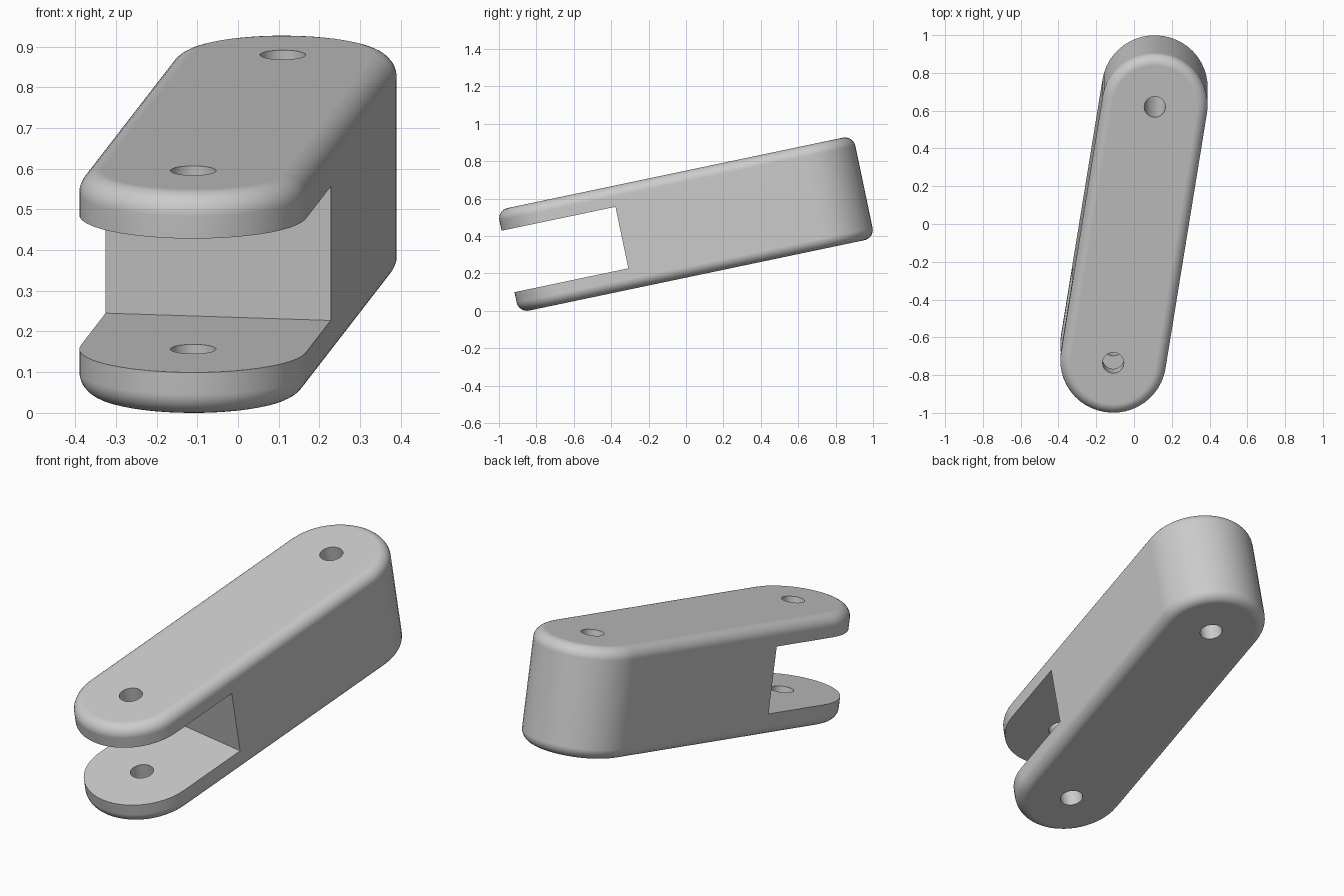
import bpy, bmesh, math
from mathutils import Matrix

default = bpy.data.objects.get("Cube")
if default:
    bpy.data.objects.remove(default, do_unlink=True)

RADIUS = 0.28                # rounded end radius
HALF = 0.701                 # hole centre to middle
HEIGHT = 0.56
SLOT_END = -0.31
SLOT_HEIGHT = 0.336
SEGMENTS = 24                # per rounded end

grey = bpy.data.materials.new("plain grey")
grey.use_nodes = True
colour = (0.6, 0.6, 0.6, 1)
grey.diffuse_color = colour
grey.node_tree.nodes["Principled BSDF"].inputs["Base Color"].default_value = colour


def make_object(name, bm):
    bmesh.ops.recalc_face_normals(bm, faces=bm.faces)
    mesh = bpy.data.meshes.new(name)
    bm.to_mesh(mesh)
    bm.free()
    mesh.materials.append(grey)
    obj = bpy.data.objects.new(name, mesh)
    bpy.context.collection.objects.link(obj)
    return obj


def cut(target, cutter):
    cutter.hide_render = True
    bpy.context.view_layer.objects.active = target
    mod = target.modifiers.new("cut", "BOOLEAN")
    mod.operation = "DIFFERENCE"
    mod.solver = "EXACT"
    mod.object = cutter
    bpy.ops.object.modifier_apply(modifier=mod.name)
    bpy.data.objects.remove(cutter, do_unlink=True)


# Round-ended bar with filleted top and bottom rims
bm = bmesh.new()
outline = []
for end, start in ((1, 0), (-1, math.pi)):
    for i in range(SEGMENTS + 1):
        a = start + math.pi * i / SEGMENTS
        outline.append(bm.verts.new((RADIUS * math.cos(a),
                                     end * HALF + RADIUS * math.sin(a), -HEIGHT / 2)))
base = bm.faces.new(outline)
top = bmesh.ops.extrude_face_region(bm, geom=[base], use_keep_orig=True)
bmesh.ops.translate(bm, vec=(0, 0, HEIGHT),
                    verts=[g for g in top["geom"] if isinstance(g, bmesh.types.BMVert)])
bmesh.ops.recalc_face_normals(bm, faces=bm.faces)
rims = [e for e in bm.edges if abs(e.verts[0].co.z - e.verts[1].co.z) < 1e-4]
bmesh.ops.bevel(bm, geom=rims, offset=0.056, segments=8, profile=0.5, affect="EDGES")
link = make_object("clevis_link", bm)

# Fork slot at the front end
bm = bmesh.new()
bmesh.ops.create_cube(bm, size=1, matrix=Matrix.Translation((0, SLOT_END - 0.5, 0))
                      @ Matrix.Diagonal((1, 1, SLOT_HEIGHT, 1)))
cut(link, make_object("slot_cutter", bm))

# Pin holes through both ends
for side in (-1, 1):
    bm = bmesh.new()
    bmesh.ops.create_cone(bm, cap_ends=True, segments=40, radius1=0.056, radius2=0.056,
                          depth=1, matrix=Matrix.Translation((0, side * HALF, 0)))
    cut(link, make_object("hole_cutter", bm))

# Turn and tilt the link, then rest it on the ground
link.data.transform(Matrix.Rotation(math.radians(11.85), 4, "X")
                    @ Matrix.Rotation(math.radians(-9.03), 4, "Z"))
lowest = min(v.co.z for v in link.data.vertices)
link.data.transform(Matrix.Translation((0, 0, -lowest)))

# Smooth fillets and ends, crisp slot and hole edges
bpy.ops.object.select_all(action="DESELECT")
link.select_set(True)
bpy.context.view_layer.objects.active = link
bpy.ops.object.shade_smooth_by_angle(angle=math.radians(30))
normals = link.modifiers.new("weighted normals", "WEIGHTED_NORMAL")
normals.keep_sharp = True
